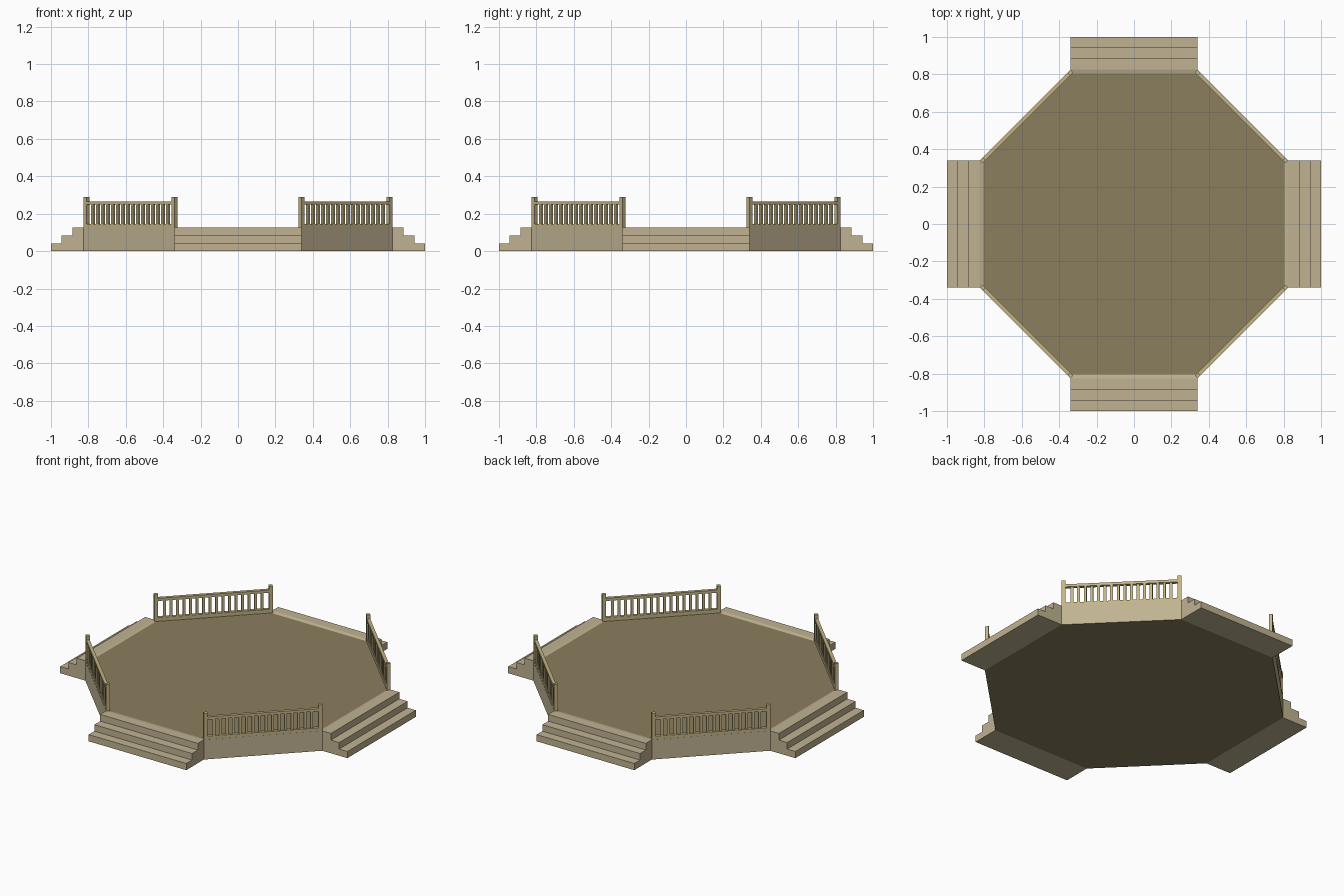
import bpy, bmesh, math
from mathutils import Matrix, Vector

if "Cube" in bpy.data.objects:
    bpy.data.objects.remove(bpy.data.objects["Cube"])

A, B = 0.825, 0.34          # octagon corner coordinates
H = 0.125                   # deck height


def material(name, rgb):
    m = bpy.data.materials.new(name)
    m.diffuse_color = (*rgb, 1)
    m.use_nodes = True
    m.node_tree.nodes["Principled BSDF"].inputs["Base Color"].default_value = m.diffuse_color
    return m


STONE = material("stone", (0.53, 0.45, 0.29))
FLOOR = material("floor_boards", (0.26, 0.21, 0.11))
WOOD = material("rail_wood", (0.55, 0.46, 0.24))


def finish(bm, name, *mats):
    bmesh.ops.recalc_face_normals(bm, faces=bm.faces)
    me = bpy.data.meshes.new(name)
    bm.to_mesh(me)
    bm.free()
    for m in mats:
        me.materials.append(m)
    ob = bpy.data.objects.new(name, me)
    bpy.context.collection.objects.link(ob)
    return ob


def octagon(a, b):
    return [(a, -b), (a, b), (b, a), (-b, a), (-a, b), (-a, -b), (-b, -a), (b, -a)]


# Deck: octagonal block with a narrow sloping rim around the floor
bm = bmesh.new()
rings = [[bm.verts.new((x, y, z)) for x, y in octagon(a, b)]
         for a, b, z in ((A, B, 0), (A, B, H), (0.805, 0.332, H - 0.005))]
for lo, hi in zip(rings, rings[1:]):
    for i in range(8):
        j = (i + 1) % 8
        bm.faces.new((lo[i], lo[j], hi[j], hi[i]))
for ring in (rings[0], rings[-1]):
    bm.faces.new(ring).material_index = 1
finish(bm, "deck", STONE, FLOOR)

# Stairs: stepped profile extruded across each straight side
PROFILE = [(A, 0), (1.0, 0), (1.0, 0.042), (0.943, 0.042), (0.943, 0.083),
           (0.885, 0.083), (0.885, H), (A, H)]
for k, side in enumerate(("right", "back", "left", "front")):
    bm = bmesh.new()
    face = bm.faces.new([bm.verts.new((x, -B, z)) for x, z in PROFILE])
    ext = bmesh.ops.extrude_face_region(bm, geom=[face])["geom"]
    bmesh.ops.translate(bm, vec=(0, 2 * B, 0),
                        verts=[v for v in ext if isinstance(v, bmesh.types.BMVert)])
    ob = finish(bm, side + "_stairs", STONE)
    ob.data.transform(Matrix.Rotation(k * math.pi / 2, 4, 'Z'))

# Railings: posts, rails and balusters along each diagonal side
LEN = (A - B) * math.sqrt(2)
DIST = (A + B) / math.sqrt(2)       # centre to diagonal face
POST, THICK, GAPS = 0.022, 0.022, 17


def box(bm, y, wy, z0, z1, depth):
    mat = (Matrix.Translation((DIST - THICK / 2, y, (z0 + z1) / 2))
           @ Matrix.Diagonal((depth, wy, z1 - z0, 1)))
    bmesh.ops.create_cube(bm, size=1, matrix=mat)


for k, side in enumerate(("back_right", "back_left", "front_left", "front_right")):
    bm = bmesh.new()
    for s in (-1, 1):
        box(bm, s * (LEN - POST) / 2, POST, H - 0.004, 0.29, THICK)
    span = LEN - 2 * POST
    box(bm, 0, span, H - 0.004, 0.145, THICK * 0.9)
    box(bm, 0, span, 0.249, 0.266, THICK * 0.9)
    for i in range(1, GAPS):
        box(bm, -span / 2 + span * i / GAPS, 0.016, 0.145, 0.249, 0.014)
    ob = finish(bm, side + "_railing", WOOD)
    ob.data.transform(Matrix.Rotation(math.pi / 4 + k * math.pi / 2, 4, 'Z'))
